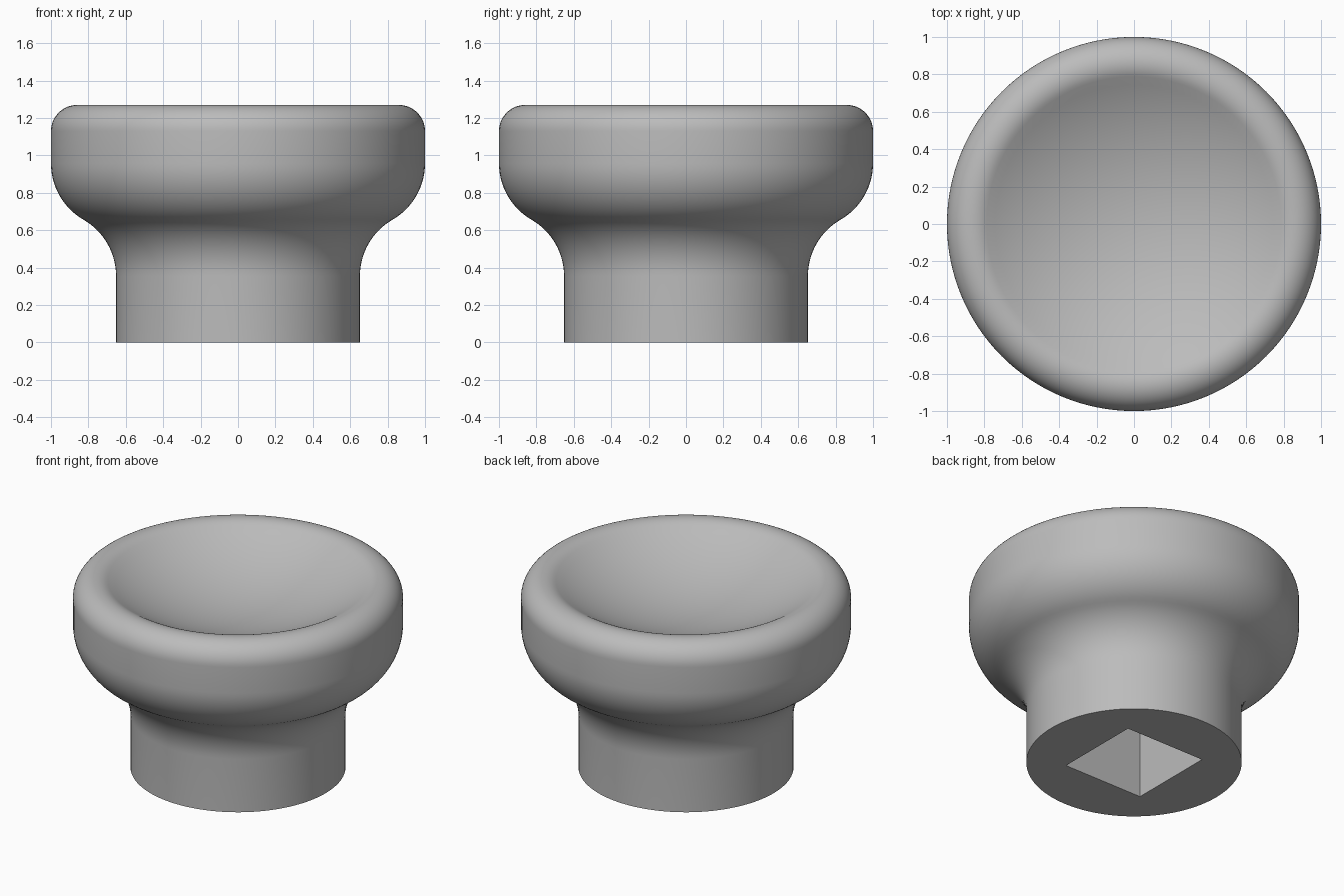
import bpy
import bmesh
from math import sin, cos, radians, pi

if "Cube" in bpy.data.objects:
    bpy.data.objects.remove(bpy.data.objects["Cube"])

HEIGHT, STEM, LIP, LIP_X = 1.27, 0.652, 0.14, 0.86
BEND, LOW, TURN, DISH = 0.348, 0.355, 60, 31


def arc(cx, cz, r, start, end, steps):
    """Points on a circular arc in the profile plane, angles in degrees."""
    angles = [radians(start + (end - start) * i / steps) for i in range(steps + 1)]
    return [(cx + r * cos(a), cz + r * sin(a)) for a in angles]


grey = bpy.data.materials.new("plain grey")
grey.use_nodes = True
colour = (0.5, 0.5, 0.5, 1)
grey.diffuse_color = colour
grey.node_tree.nodes["Principled BSDF"].inputs["Base Color"].default_value = colour

# Knob profile: stem, concave neck, convex belly, rounded lip, spherical dish
belly_z = LOW + 2 * BEND * sin(radians(TURN))
dish_r = (LIP_X - LIP * sin(radians(DISH))) / sin(radians(DISH))
dish_z = HEIGHT - LIP + LIP * cos(radians(DISH)) + dish_r * cos(radians(DISH))
profile = [(0, 0), (STEM, 0)]
profile += arc(STEM + BEND, LOW, BEND, 180, 180 - TURN, 14)
profile += arc(1 - BEND, belly_z, BEND, -TURN, 0, 14)[1:]
profile += arc(LIP_X, HEIGHT - LIP, LIP, 0, 90 + DISH, 16)
profile += arc(0, dish_z, dish_r, DISH - 90, -90, 16)[1:]

# Knob body, turned around the vertical axis
bm = bmesh.new()
verts = [bm.verts.new((x, 0, z)) for x, z in profile]
edges = [bm.edges.new(pair) for pair in zip(verts, verts[1:])]
bmesh.ops.spin(bm, geom=verts + edges, cent=(0, 0, 0), axis=(0, 0, 1),
               angle=2 * pi, steps=128, use_duplicate=False)
bmesh.ops.remove_doubles(bm, verts=bm.verts, dist=0.0005)
bmesh.ops.recalc_face_normals(bm, faces=bm.faces)
mesh = bpy.data.meshes.new("knob")
bm.to_mesh(mesh)
bm.free()
mesh.materials.append(grey)
knob = bpy.data.objects.new("knob", mesh)
bpy.context.collection.objects.link(knob)

# Square socket cut up into the stem
bpy.ops.mesh.primitive_cube_add(size=1)
cutter = bpy.context.object
cutter.name = "socket_cutter"
cutter.scale = (0.585, 0.585, 1.2)
cutter.hide_render = True
cutter.data.materials.append(grey)

bpy.ops.object.select_all(action="DESELECT")
knob.select_set(True)
bpy.context.view_layer.objects.active = knob
cut = knob.modifiers.new("socket", "BOOLEAN")
cut.operation = "DIFFERENCE"
cut.solver = "EXACT"
cut.object = cutter
bpy.ops.object.modifier_apply(modifier=cut.name)
bpy.data.objects.remove(cutter)
bpy.ops.object.shade_smooth_by_angle(angle=radians(35))
